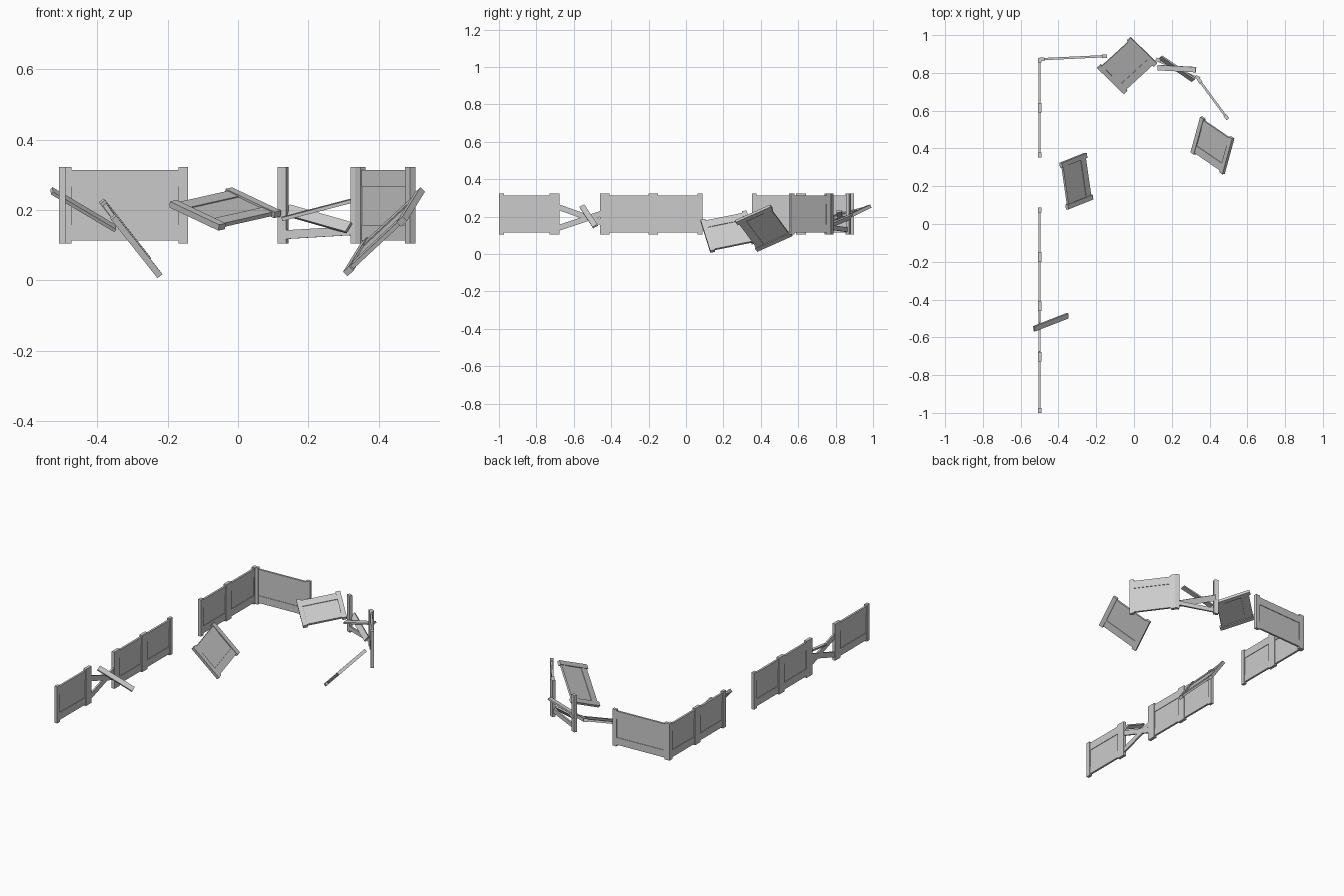
import bpy, bmesh
from mathutils import Vector, Matrix

if "Cube" in bpy.data.objects:
    bpy.data.objects.remove(bpy.data.objects["Cube"])

Z0, H = 0.105, 0.218          # fence bottom and height
POST_W, POST_T = 0.026, 0.018


def add_box(bm, origin, axes, lo, hi):
    """Box spanning lo..hi along three local axes."""
    size = [b - a for a, b in zip(lo, hi)]
    mid = [(a + b) / 2 for a, b in zip(lo, hi)]
    m = Matrix((axes[0], axes[1], axes[2])).transposed().to_4x4()
    m.translation = origin
    bmesh.ops.create_cube(bm, size=1, matrix=m @ Matrix.Translation(mid) @ Matrix.Diagonal((*size, 1)))


def finish(bm, name):
    bmesh.ops.recalc_face_normals(bm, faces=bm.faces)
    me = bpy.data.meshes.new(name)
    bm.to_mesh(me)
    bm.free()
    bpy.context.collection.objects.link(bpy.data.objects.new(name, me))


def frame(p, q, up):
    """Orthonormal axes: along, through thickness, up."""
    along = (Vector(q) - Vector(p)).normalized()
    up = Vector(up)
    up = (up - along * up.dot(along)).normalized()
    return along, up.cross(along), up


def panel(name, p, q, up=(0, 0, 1), h=H):
    """Panel with two end posts, thin board and raised top and bottom rails."""
    bm = bmesh.new()
    axes = frame(p, q, up)
    o, n = Vector(p), (Vector(q) - Vector(p)).length
    for a in (0, n - POST_W):
        add_box(bm, o, axes, (a, -POST_T / 2, 0), (a + POST_W, POST_T / 2, h))
    a, b = POST_W - 0.002, n - POST_W + 0.002
    add_box(bm, o, axes, (a, -0.003, 0.012), (b, 0.003, h - 0.012))
    for lo, hi in ((0.009, 0.052), (h - 0.056, h - 0.009)):
        add_box(bm, o, axes, (a, -0.006, lo), (b, 0.006, hi))
    finish(bm, name)


def plank(name, p, q, up=(0, 0, 1), w=0.03, t=0.01):
    bm = bmesh.new()
    n = (Vector(q) - Vector(p)).length
    add_box(bm, Vector(p), frame(p, q, up), (0, -t / 2, -w / 2), (n, t / 2, w / 2))
    finish(bm, name)


def post(name, p, q):
    """Lone post occupying the first bit of the line p -> q."""
    bm = bmesh.new()
    add_box(bm, Vector(p), frame(p, q, (0, 0, 1)), (0, -POST_T / 2, 0), (POST_W, POST_T / 2, H))
    finish(bm, name)


# Standing panels: left run, back run and right side
for i, (a, b) in enumerate([(-1, -0.703), (-0.435, -0.175), (-0.175, 0.087),
                            (0.352, 0.615), (0.615, 0.88)]):
    panel(f"left_panel_{i + 1}", (-0.5, a, Z0), (-0.5, b, Z0))
panel("back_panel", (-0.5, 0.872, Z0), (-0.143, 0.889, Z0))
panel("right_panel", (0.34, 0.768, Z0), (0.497, 0.555, Z0))

# Fallen panels, by lower post ends and post direction
panel("fallen_panel_left", (-0.257, 0.376, 0.062), (-0.222, 0.130, 0.012),
      (-0.130, -0.055, 0.164))
panel("fallen_panel_right", (0.305, 0.380, 0.018), (0.474, 0.264, 0.175),
      (0.052, 0.186, 0.084), 0.212)
panel("fallen_panel_back", (0.122, 0.852, 0.190), (-0.055, 0.690, 0.150),
      (-0.127, 0.145, 0.068), 0.206)

# Broken section on the left: end posts, crossed planks, loose plank
post("broken_post_left_1", (-0.5, -0.703, Z0), (-0.5, 0, Z0))
post("broken_post_left_2", (-0.5, -0.461, Z0), (-0.5, 0, Z0))
plank("broken_plank_left_1", (-0.5, -0.68, 0.25), (-0.5, -0.455, 0.17))
plank("broken_plank_left_2", (-0.5, -0.68, 0.14), (-0.5, -0.455, 0.215))
plank("loose_plank_left", (-0.53, -0.555, 0.255), (-0.35, -0.485, 0.148), (-0.2, 0.75, 0.5))

# Broken section at the back right
post("broken_post_right_1", (0.116, 0.873, Z0), (0.345, 0.77, Z0))
post("broken_post_right_2", (0.324, 0.781, Z0), (0.345, 0.77, Z0))
plank("broken_plank_right_1", (0.13, 0.862, 0.13), (0.335, 0.774, 0.142), w=0.025)
plank("broken_plank_right_2", (0.14, 0.882, 0.2), (0.315, 0.762, 0.15), (0.4, 0.5, 0.9), w=0.034)
plank("loose_plank_right", (0.125, 0.828, 0.175), (0.328, 0.817, 0.228), (0, 1, 0.1), w=0.028)
